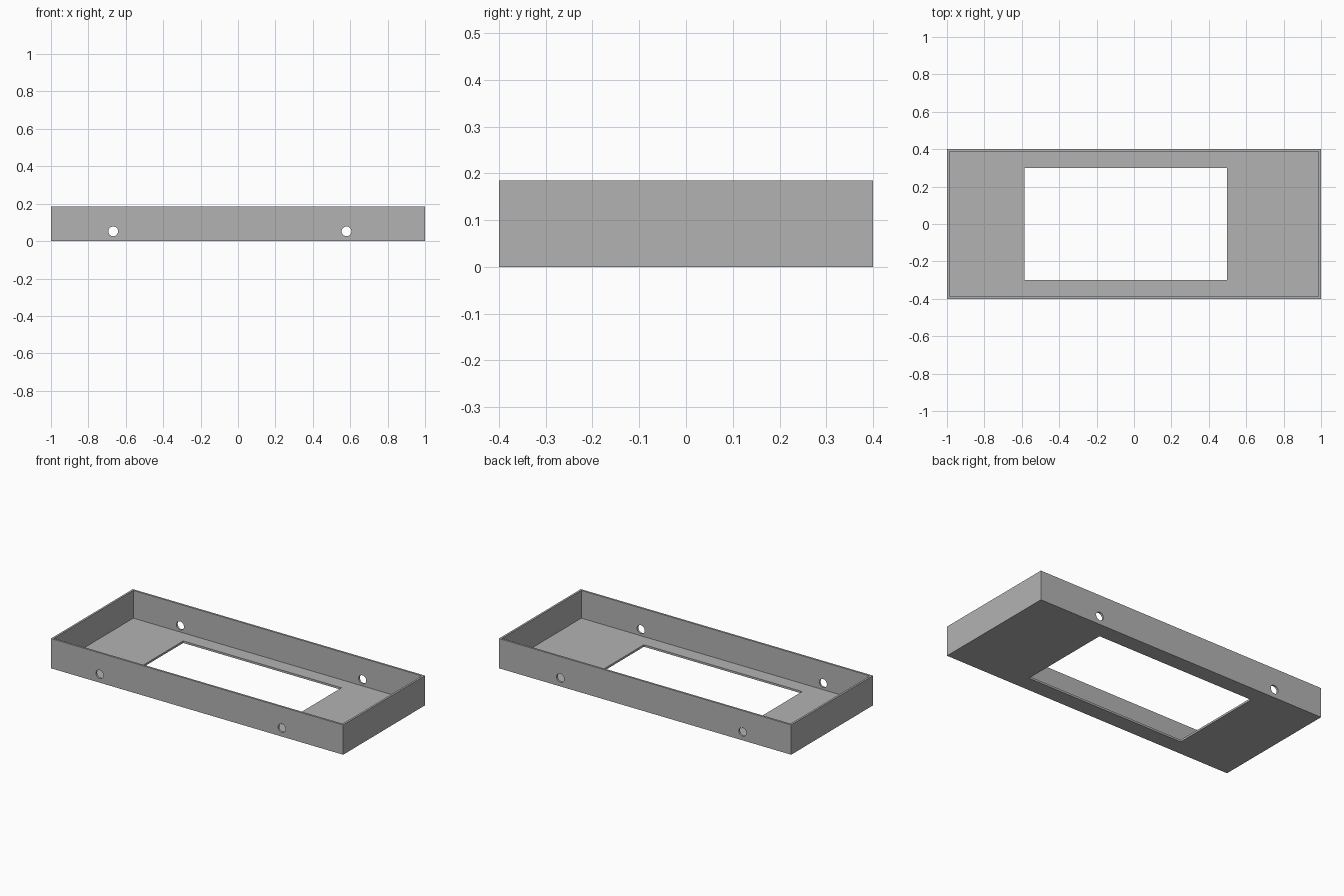
import bpy
from math import pi

old = bpy.data.objects.get("Cube")
if old:
    bpy.data.objects.remove(old, do_unlink=True)

LENGTH, WIDTH, HEIGHT = 2.0, 0.8, 0.184
WALL = 0.0125

grey = bpy.data.materials.new("plain grey")
grey.use_nodes = True
colour = (0.45, 0.45, 0.45, 1)
grey.diffuse_color = colour
grey.node_tree.nodes["Principled BSDF"].inputs["Base Color"].default_value = colour


def box(name, x0, x1, y0, y1, z0, z1):
    bpy.ops.mesh.primitive_cube_add(
        size=1, location=((x0 + x1) / 2, (y0 + y1) / 2, (z0 + z1) / 2))
    ob = bpy.context.object
    ob.name = name
    ob.scale = (x1 - x0, y1 - y0, z1 - z0)
    bpy.ops.object.transform_apply(location=True, rotation=True, scale=True)
    ob.data.materials.append(grey)
    return ob


def cut(target, cutter):
    cutter.hide_render = True
    mod = target.modifiers.new("cut", "BOOLEAN")
    mod.operation = "DIFFERENCE"
    mod.solver = "EXACT"
    mod.object = cutter
    bpy.context.view_layer.objects.active = target
    bpy.ops.object.modifier_apply(modifier=mod.name)
    bpy.data.objects.remove(cutter, do_unlink=True)


# Open tray: outer block with its inside hollowed out
hx, hy = LENGTH / 2, WIDTH / 2
tray = box("open_tray", -hx, hx, -hy, hy, 0, HEIGHT)
cut(tray, box("hollow_cutter", -hx + WALL, hx - WALL, -hy + WALL, hy - WALL,
              WALL, HEIGHT + 0.1))

# Off-centre rectangular window in the floor
cut(tray, box("window_cutter", -0.585, 0.498, -0.30, 0.30, -0.1, 0.1))

# Round screw holes through the front and back walls
for x in (-0.667, 0.58):
    bpy.ops.mesh.primitive_cylinder_add(
        vertices=32, radius=0.026, depth=1, location=(x, 0, 0.052),
        rotation=(pi / 2, 0, 0))
    hole = bpy.context.object
    hole.name = "screw_hole_cutter"
    hole.data.materials.append(grey)
    cut(tray, hole)

# Smooth hole walls, sharp box edges
bpy.ops.object.select_all(action="DESELECT")
tray.select_set(True)
bpy.context.view_layer.objects.active = tray
bpy.ops.object.shade_smooth_by_angle(angle=pi / 6)
